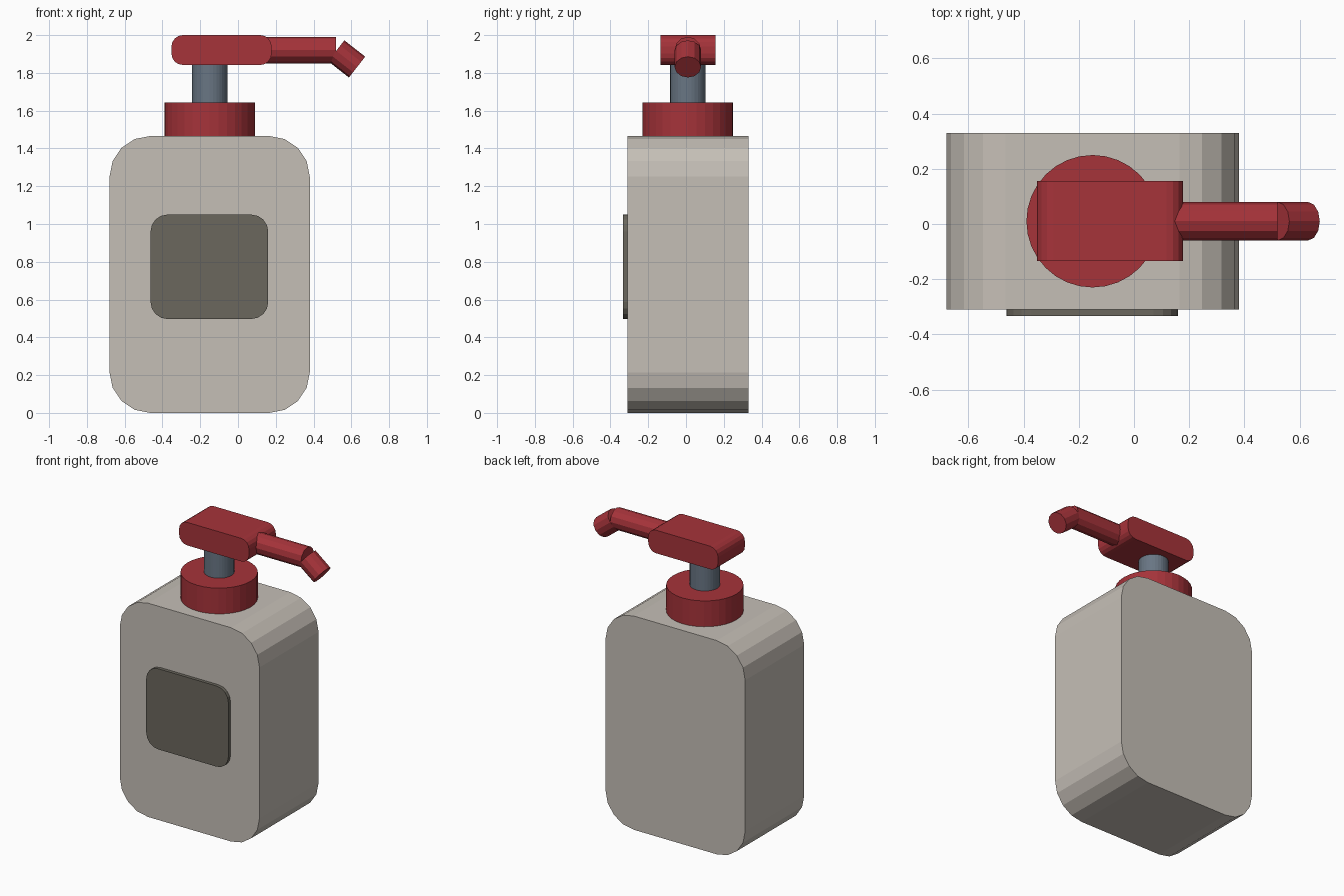
import bpy
import bmesh
from math import pi, cos, sin, radians
from mathutils import Vector

if "Cube" in bpy.data.objects:
    bpy.data.objects.remove(bpy.data.objects["Cube"], do_unlink=True)


def material(name, color):
    m = bpy.data.materials.new(name)
    m.use_nodes = True
    rgba = (*color, 1)
    m.diffuse_color = rgba
    m.node_tree.nodes["Principled BSDF"].inputs["Base Color"].default_value = rgba
    return m


cream = material("warm white plastic", (0.56, 0.52, 0.47))
brown = material("label brown", (0.145, 0.135, 0.11))
red = material("red plastic", (0.38, 0.033, 0.042))
steel = material("blue grey steel", (0.14, 0.18, 0.23))


def finish(name, bm, mat):
    bmesh.ops.recalc_face_normals(bm, faces=bm.faces)
    mesh = bpy.data.meshes.new(name)
    bm.to_mesh(mesh)
    bm.free()
    mesh.materials.append(mat)
    obj = bpy.data.objects.new(name, mesh)
    bpy.context.collection.objects.link(obj)
    return obj


def rounded_slab(name, mat, x, y, z, radius, steps=4):
    """Rounded rectangle in the xz plane, extruded along y."""
    bm = bmesh.new()
    corners = [(x[1], z[1], -1, -1), (x[0], z[1], 1, -1),
               (x[0], z[0], 1, 1), (x[1], z[0], -1, 1)]
    ring = []
    for i, (cx, cz, sx, sz) in enumerate(corners):
        for k in range(steps + 1):
            a = (i + k / steps) * pi / 2
            ring.append(bm.verts.new((cx + radius * (sx + cos(a)), y[0],
                                      cz + radius * (sz + sin(a)))))
    face = bm.faces.new(ring)
    out = bmesh.ops.extrude_face_region(bm, geom=[face], use_keep_orig=True)
    moved = [g for g in out["geom"] if isinstance(g, bmesh.types.BMVert)]
    bmesh.ops.translate(bm, verts=moved, vec=(0, y[1] - y[0], 0))
    return finish(name, bm, mat)


def tube(name, mat, start, end, radius, sides):
    """Capped cylinder between two points."""
    start, end = Vector(start), Vector(end)
    axis = end - start
    bm = bmesh.new()
    bmesh.ops.create_cone(bm, cap_ends=True, segments=sides, radius1=radius,
                          radius2=radius, depth=axis.length)
    turn = axis.to_track_quat("Z", "Y").to_matrix().to_4x4()
    turn.translation = (start + end) / 2
    bm.transform(turn)
    return finish(name, bm, mat)


CX, CY = -0.15, 0.01

# Bottle and label
rounded_slab("bottle_body", cream, (-0.68, 0.38), (-0.31, 0.33), (0, 1.466), 0.215)
rounded_slab("front_label", brown, (-0.463, 0.16), (-0.333, -0.31), (0.497, 1.05), 0.09)

# Collar and pump stem
tube("collar", red, (CX, CY, 1.46), (CX, CY, 1.643), 0.24, 32)
tube("pump_stem", steel, (CX, CY, 1.63), (CX, CY, 1.86), 0.094, 32)

# Pump head with bent spout
rounded_slab("pump_head", red, (-0.352, 0.178), (-0.135, 0.155), (1.842, 2.0), 0.06)
tube("spout", red, (0.08, CY, 1.921), (0.52, CY, 1.921), 0.07, 12)
bend = radians(38)
tip = Vector((0.52, CY, 1.917))
tube("nozzle", red, tip, tip + Vector((cos(bend), 0, -sin(bend))) * 0.14, 0.07, 12)
